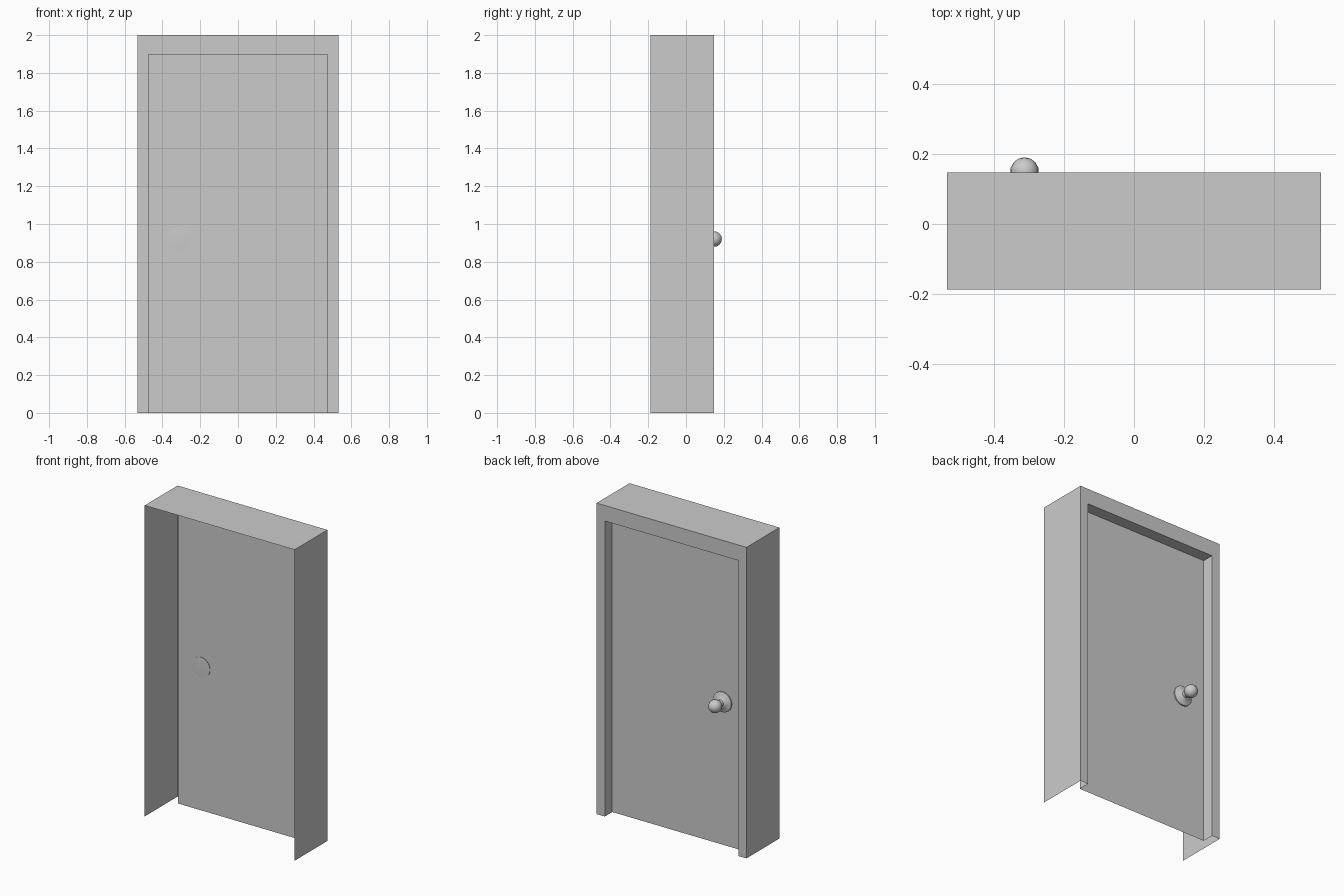
import bpy, bmesh
from math import sin, cos, pi, radians
from mathutils import Matrix

if "Cube" in bpy.data.objects:
    bpy.data.objects.remove(bpy.data.objects["Cube"])

HW, TOP = 0.533, 2.0             # outer half width, height
IW, ITOP = 0.475, 1.9            # opening half width, height
FRONT, BACK, PANEL = -0.187, 0.147, 0.071


def arch(hw, top, y):
    return [(-hw, y, 0), (-hw, y, top), (hw, y, top), (hw, y, 0)]


def make(name, bm):
    me = bpy.data.meshes.new(name)
    bm.to_mesh(me)
    bm.free()
    ob = bpy.data.objects.new(name, me)
    bpy.context.collection.objects.link(ob)
    return ob


# Door frame: open sheet swept from outer casing to trim face to inner reveal
bm = bmesh.new()
rings = [[bm.verts.new(p) for p in arch(*a)] for a in
         ((HW, TOP, FRONT), (HW, TOP, BACK), (IW, ITOP, BACK), (IW, ITOP, PANEL))]
for a, b in zip(rings, rings[1:]):
    for i in range(3):
        bm.faces.new((a[i], b[i], b[i + 1], a[i + 1]))
bmesh.ops.recalc_face_normals(bm, faces=bm.faces)
# Trim face looks towards +y
trim = next(f for f in bm.faces if abs(f.normal.y) > 0.9)
if trim.normal.y < 0:
    bmesh.ops.reverse_faces(bm, faces=bm.faces)
make("door_frame", bm)

# Door panel
bm = bmesh.new()
bm.faces.new([bm.verts.new(p) for p in reversed(arch(IW, ITOP, PANEL))])
bm.normal_update()
if bm.faces[:] and next(iter(bm.faces)).normal.y < 0:
    bmesh.ops.reverse_faces(bm, faces=bm.faces)
make("door_panel", bm)

# Door knob: lathed rose, neck and ball
profile = [(0, -0.006), (0.065, -0.003), (0.065, 0.008), (0.056, 0.014),
           (0.042, 0.015), (0.036, 0.021), (0.022, 0.026), (0.019, 0.040)]
profile += [(0.041 * sin(a), 0.078 - 0.041 * cos(a))
            for a in (radians(30 + 25 * i) for i in range(6))] + [(0, 0.119)]
bm = bmesh.new()
vs = [bm.verts.new((r, 0, h)) for r, h in profile]
es = [bm.edges.new(p) for p in zip(vs, vs[1:])]
bmesh.ops.spin(bm, geom=vs + es, cent=(0, 0, 0), axis=(0, 0, 1),
               angle=2 * pi, steps=20, use_merge=True)
bmesh.ops.remove_doubles(bm, verts=bm.verts, dist=1e-5)
bmesh.ops.recalc_face_normals(bm, faces=bm.faces)
bmesh.ops.transform(bm, verts=bm.verts, matrix=Matrix.Translation((-0.312, PANEL, 0.92))
                    @ Matrix.Rotation(-pi / 2, 4, 'X'))
knob = make("door_knob", bm)
bpy.context.view_layer.objects.active = knob
knob.select_set(True)
bpy.ops.object.shade_smooth_by_angle(angle=radians(50))
